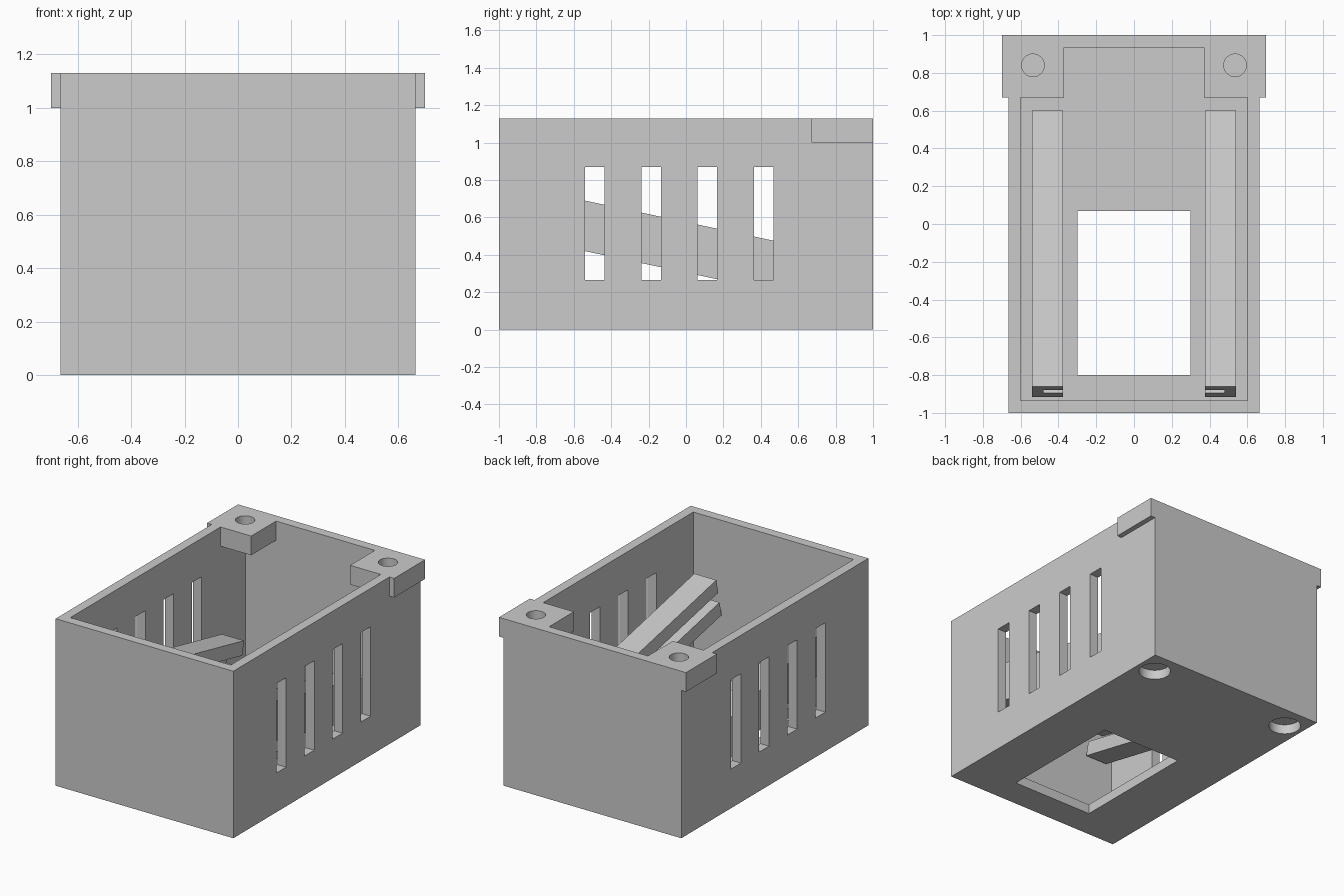
import bpy, bmesh, math
from mathutils import Matrix

if "Cube" in bpy.data.objects:
    bpy.data.objects.remove(bpy.data.objects["Cube"])

grey = bpy.data.materials.new("light grey plastic")
grey.use_nodes = True
colour = (0.6, 0.6, 0.6, 1)
grey.diffuse_color = colour
grey.node_tree.nodes["Principled BSDF"].inputs["Base Color"].default_value = colour


def finish(name, bm):
    mesh = bpy.data.meshes.new(name)
    bmesh.ops.recalc_face_normals(bm, faces=bm.faces)
    bm.to_mesh(mesh)
    bm.free()
    mesh.materials.append(grey)
    obj = bpy.data.objects.new(name, mesh)
    bpy.context.collection.objects.link(obj)
    return obj


def box(name, x, y, z):
    """Box spanning the given (low, high) range on each axis."""
    bm = bmesh.new()
    spans = (x, y, z)
    place = Matrix.Translation([sum(s) / 2 for s in spans])
    size = Matrix.Diagonal([s[1] - s[0] for s in spans] + [1])
    bmesh.ops.create_cube(bm, size=1, matrix=place @ size)
    return finish(name, bm)


def cylinder(name, x, y, z, radius):
    bm = bmesh.new()
    bmesh.ops.create_cone(bm, cap_ends=True, segments=48, radius1=radius, radius2=radius,
                          depth=z[1] - z[0],
                          matrix=Matrix.Translation((x, y, sum(z) / 2)))
    return finish(name, bm)


def combine(target, tool, operation):
    """Apply a boolean and drop the helper."""
    tool.hide_render = True
    mod = target.modifiers.new(operation.lower(), 'BOOLEAN')
    mod.operation, mod.solver, mod.object = operation, 'EXACT', tool
    bpy.context.view_layer.objects.active = target
    bpy.ops.object.modifier_apply(modifier=mod.name)
    bpy.data.objects.remove(tool)


WIDE, HIGH, WALL = 0.665, 1.13, 0.065
INNER = WIDE - WALL

# Open-topped box with a window in its floor
case = box("case", (-WIDE, WIDE), (-1, 1), (0, HIGH))
combine(case, box("cavity", (-INNER, INNER), (-1 + WALL, 1 - WALL), (WALL, 2)), 'DIFFERENCE')
combine(case, box("floor_window", (-0.3, 0.3), (-0.8, 0.07), (-1, 0.5)), 'DIFFERENCE')

# Vent slots through both side walls
for i in range(4):
    y = -0.54 + 0.301 * i
    combine(case, box("vent", (-1, 1), (y, y + 0.105), (0.265, 0.87)), 'DIFFERENCE')

# Mounting ears at the back corners, with screw holes and access holes below
for side in (-1, 1):
    x = sorted((0.37 * side, 0.7 * side))
    combine(case, box("mounting_ear", x, (0.67, 1), (1.0, HIGH)), 'UNION')
    combine(case, cylinder("screw_hole", 0.535 * side, 0.84, (0.8, 1.5), 0.06), 'DIFFERENCE')
    combine(case, cylinder("access_hole", 0.535 * side, 0.84, (-0.5, WALL), 0.1), 'DIFFERENCE')

bpy.ops.object.select_all(action='DESELECT')
case.select_set(True)
bpy.context.view_layer.objects.active = case
bpy.ops.object.shade_smooth_by_angle(angle=math.radians(30))

# Sloping rails: a C-shaped section, open inwards, swept along the tilt
TILT = math.radians(-12)
IN, OUT, GROOVE = 0.375, 0.54, 0.48
THICK, LENGTH = 0.264, 1.493
section = [(IN, 0), (OUT, 0), (OUT, -THICK), (IN, -THICK),
           (IN, -0.168), (GROOVE, -0.168), (GROOVE, -0.096), (IN, -0.096)]
for side, name in ((1, "left_rail"), (-1, "right_rail")):
    bm = bmesh.new()
    start = bm.faces.new([bm.verts.new((side * x, 0, z)) for x, z in section])
    swept = bmesh.ops.extrude_face_region(bm, geom=[start], use_keep_orig=True)
    ends = [v for v in swept["geom"] if isinstance(v, bmesh.types.BMVert)]
    bmesh.ops.translate(bm, verts=ends, vec=(0, LENGTH, 0))
    bm.transform(Matrix.Translation((0, -0.86, 0.758)) @ Matrix.Rotation(TILT, 4, 'X'))
    finish(name, bm)
